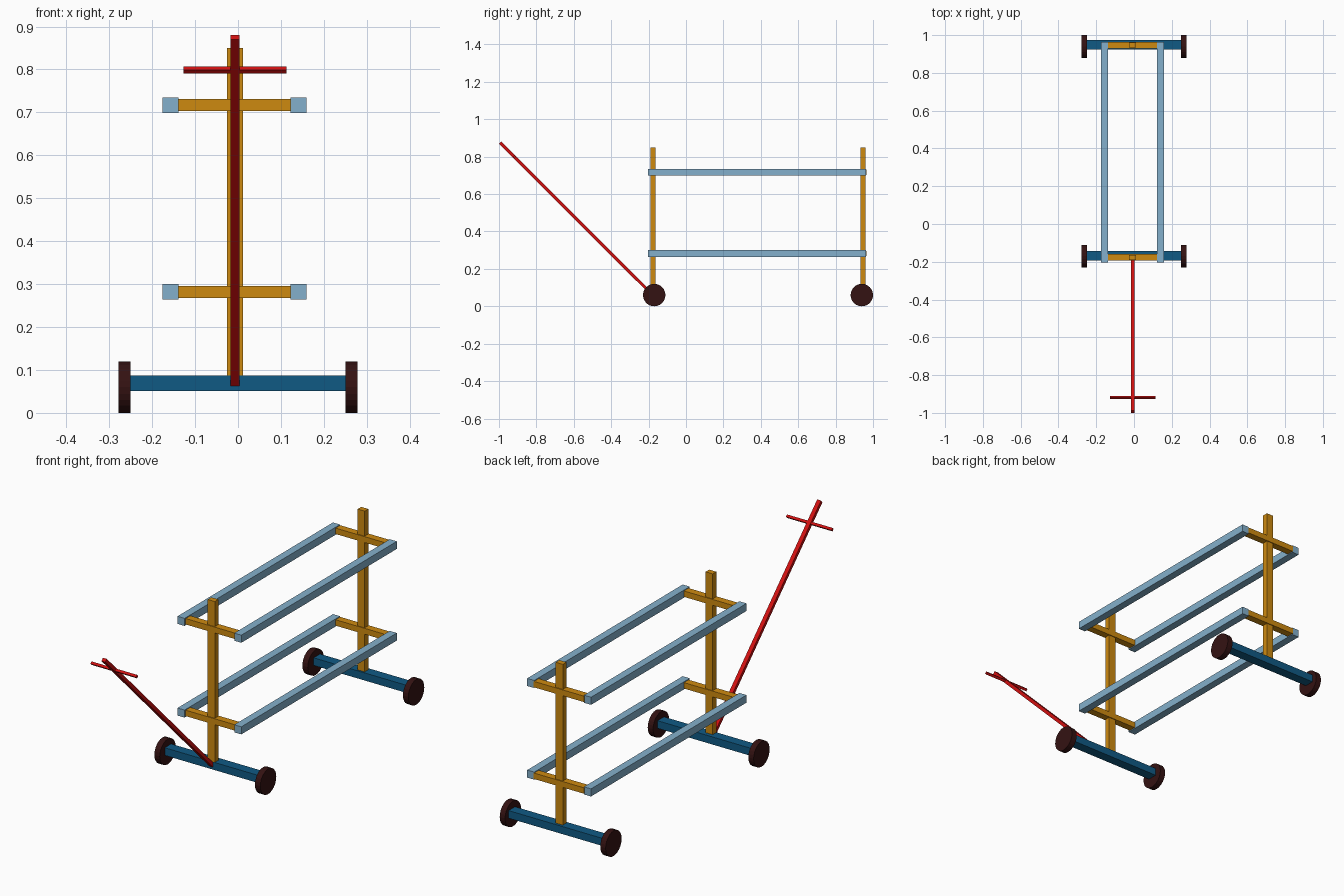
import bpy, bmesh, math
from mathutils import Matrix, Vector

if "Cube" in bpy.data.objects:
    bpy.data.objects.remove(bpy.data.objects["Cube"])


def lin(c):
    c /= 255
    return c / 12.92 if c <= 0.04045 else ((c + 0.055) / 1.055) ** 2.4


def material(name, r, g, b):
    m = bpy.data.materials.new(name)
    m.diffuse_color = (lin(r), lin(g), lin(b), 1)
    m.use_nodes = True
    m.node_tree.nodes["Principled BSDF"].inputs["Base Color"].default_value = m.diffuse_color
    return m


ORANGE = material("orange", 206, 138, 16)
PALE_BLUE = material("pale_blue", 132, 176, 204)
DARK_BLUE = material("dark_blue", 16, 90, 132)
RED = material("red", 208, 16, 16)
TYRE = material("dark_brown", 52, 18, 18)


def finish(name, bm, mat):
    me = bpy.data.meshes.new(name)
    bm.to_mesh(me)
    bm.free()
    me.materials.append(mat)
    ob = bpy.data.objects.new(name, me)
    bpy.context.collection.objects.link(ob)
    return ob


def box(name, mat, centre, size, tilt=0.0):
    bm = bmesh.new()
    m = (Matrix.Translation(centre) @ Matrix.Rotation(tilt, 4, 'X')
         @ Matrix.Diagonal((*size, 1)))
    bmesh.ops.create_cube(bm, size=1, matrix=m)
    return finish(name, bm, mat)


def wheel(name, centre, radius=0.06, width=0.028):
    bm = bmesh.new()
    m = Matrix.Translation(centre) @ Matrix.Rotation(math.pi / 2, 4, 'Y')
    bmesh.ops.create_cone(bm, cap_ends=True, segments=24, radius1=radius,
                          radius2=radius, depth=width, matrix=m)
    return finish(name, bm, TYRE)


CX = -0.008                      # the frame sits slightly off centre
LEVELS = (("lower", 0.282), ("upper", 0.717))

# Axles, wheels, posts and cross bars at each end
for end, y_wheel, y_axle, y_post in (("front", -0.17, -0.168, -0.177),
                                     ("rear", 0.94, 0.949, 0.947)):
    box(end + "_axle", DARK_BLUE, (0, y_axle, 0.069), (0.51, 0.048, 0.036))
    for side, s in (("left", -1), ("right", 1)):
        wheel(f"{end}_{side}_wheel", (s * 0.264, y_wheel, 0.06))
    box(end + "_post", ORANGE, (CX + 0.001, y_post, 0.467), (0.037, 0.027, 0.766))
    for level, z in LEVELS:
        box(f"{end}_{level}_cross_bar", ORANGE, (CX, y_post, z), (0.265, 0.035, 0.028))

# Long side rails
for level, z in LEVELS:
    for side, s in (("left", -1), ("right", 1)):
        box(f"{level}_{side}_rail", PALE_BLUE, (CX + s * 0.149, 0.38, z),
            (0.037, 1.166, 0.036))

# Slanted pull handle with a grip bar
a, b = Vector((CX + 0.001, -0.184, 0.066)), Vector((CX + 0.001, -0.994, 0.875))
d = b - a
tilt = math.atan2(d.z, d.y)
box("pull_handle", RED, (a + b) / 2, (0.02, d.length, 0.016), tilt)
box("handle_grip", RED, a + d * 0.906, (0.239, 0.0118, 0.0118), tilt)
